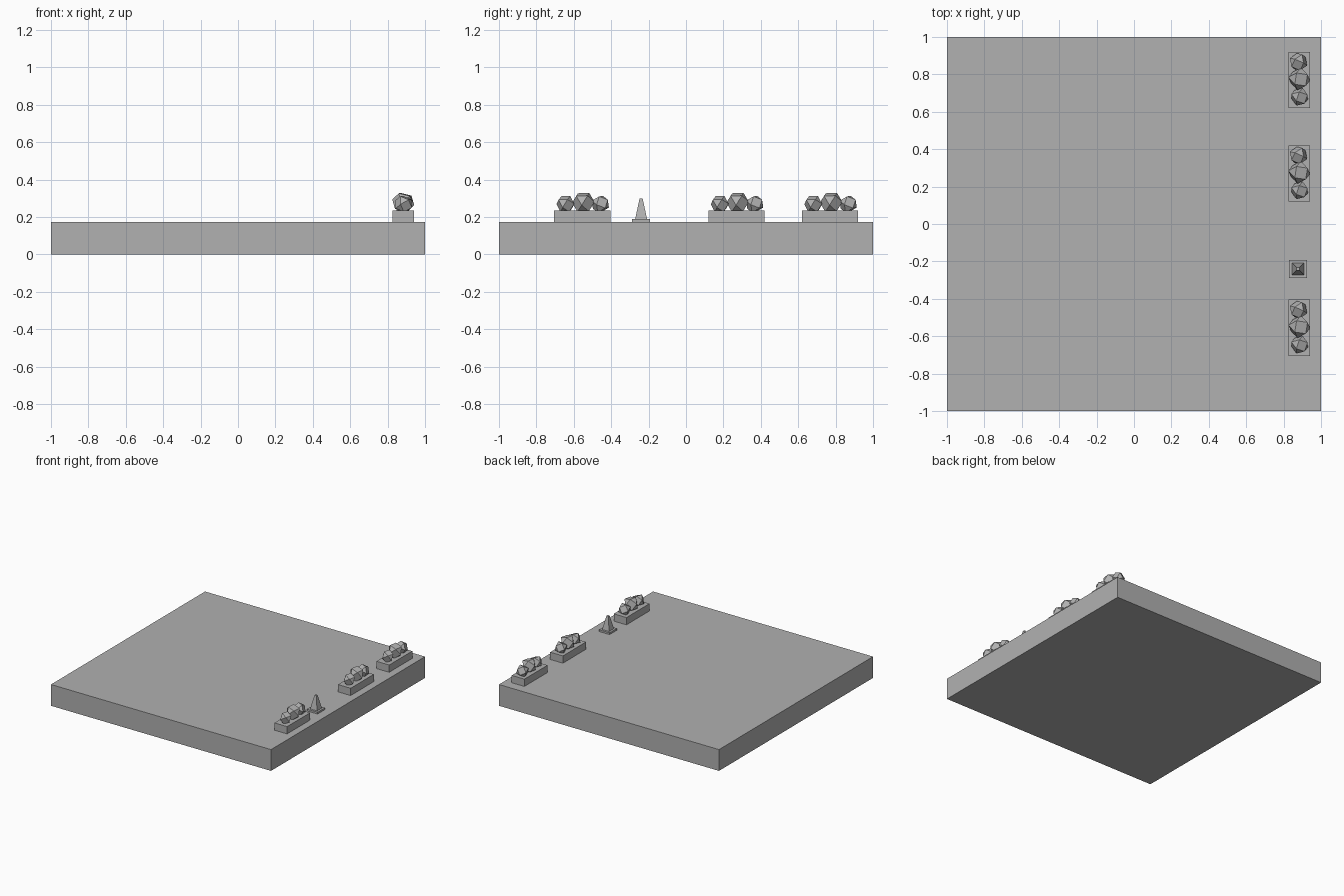
import bpy, bmesh, math
from itertools import product
from mathutils import Matrix, Vector, Euler

if "Cube" in bpy.data.objects:
    bpy.data.objects.remove(bpy.data.objects["Cube"])

TOP = 0.175   # top of the ground slab

grey = bpy.data.materials.new("dark_grey")
grey.diffuse_color = (0.44, 0.44, 0.44, 1)
grey.use_nodes = True
grey.node_tree.nodes["Principled BSDF"].inputs["Base Color"].default_value = grey.diffuse_color


def finish(name, bm):
    bmesh.ops.recalc_face_normals(bm, faces=bm.faces)
    mesh = bpy.data.meshes.new(name)
    bm.to_mesh(mesh)
    bm.free()
    mesh.materials.append(grey)
    ob = bpy.data.objects.new(name, mesh)
    bpy.context.collection.objects.link(ob)
    return ob


def box(name, centre, size):
    bm = bmesh.new()
    m = Matrix.Translation(centre) @ Matrix.Diagonal((*size, 1))
    bmesh.ops.create_cube(bm, size=1, matrix=m)
    return finish(name, bm)


def shrub(name, centre, radius, rot):
    # faceted ball of squares and triangles: a cube cut back to its edge middles
    m = Matrix.Translation(centre) @ Euler(rot).to_matrix().to_4x4()
    bm = bmesh.new()
    for p in product((-1, 0, 1), repeat=3):
        if p.count(0) == 1:
            bm.verts.new(m @ (Vector(p).normalized() * radius))
    bmesh.ops.convex_hull(bm, input=bm.verts)
    bmesh.ops.dissolve_limit(bm, angle_limit=math.radians(3),
                             verts=bm.verts, edges=bm.edges)
    return finish(name, bm)


# ground slab
box("ground_slab", (0, 0, TOP / 2), (2, 2, TOP))

# planters, each with three shrubs
for i, y in enumerate((-0.555, 0.27, 0.77), 1):
    box(f"planter_{i}", (0.8825, y, TOP + 0.03), (0.115, 0.30, 0.06))
    for j, (dx, dy, z, r, rot) in enumerate((
            (0.003, -0.090, 0.270, 0.050, (0.3, 0.25, 0.5)),
            (0.001, 0.006, 0.279, 0.061, (0.2, 0.15, 0.65)),
            (-0.003, 0.097, 0.269, 0.050, (0.4, -0.3, 0.3))), 1):
        shrub(f"shrub_{i}_{j}", (0.8825 + dx, y + dy, z), r, rot)

# traffic cone: square foot and tapered four-sided body
cx, cy = 0.877, -0.24
box("cone_foot", (cx, cy, TOP + 0.0075), (0.096, 0.096, 0.015))
bm = bmesh.new()
bmesh.ops.create_cone(
    bm, cap_ends=True, segments=4, radius1=0.032 * math.sqrt(2),
    radius2=0.008 * math.sqrt(2), depth=0.112,
    matrix=Matrix.Translation((cx, cy, 0.244)) @ Matrix.Rotation(math.pi / 4, 4, 'Z'))
# keep the sides parallel to the foot
if max(abs(v.co.x - cx) for v in bm.verts) > 0.04:
    bmesh.ops.rotate(bm, verts=bm.verts, cent=(cx, cy, 0),
                     matrix=Matrix.Rotation(math.pi / 4, 3, 'Z'))
finish("cone_body", bm)
